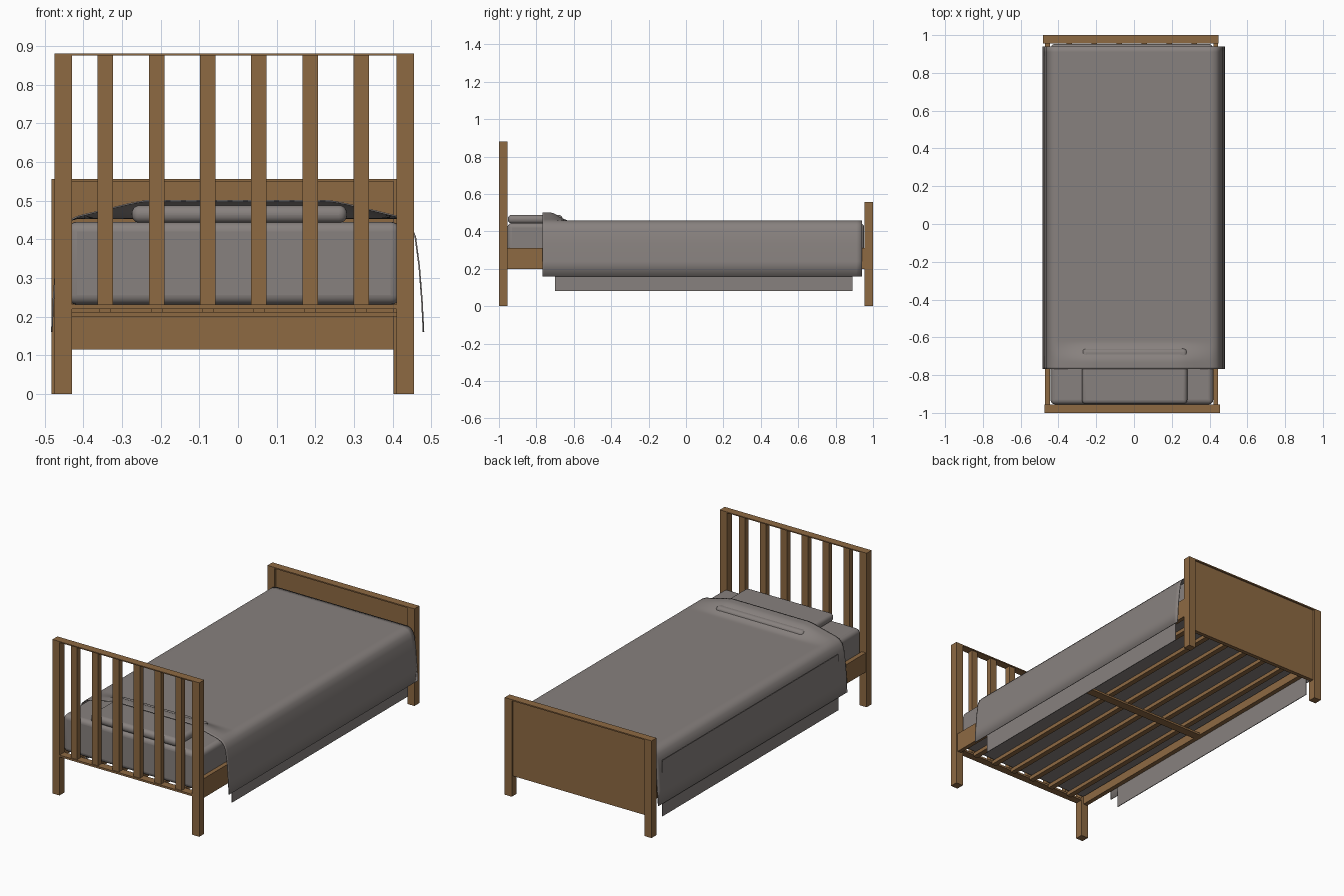
import bpy, bmesh, math

cube = bpy.data.objects.get("Cube")
if cube:
    bpy.data.objects.remove(cube, do_unlink=True)


def material(name, rgb):
    mat = bpy.data.materials.new(name)
    mat.use_nodes = True
    mat.diffuse_color = (*rgb, 1)
    mat.node_tree.nodes["Principled BSDF"].inputs["Base Color"].default_value = (*rgb, 1)
    return mat


WOOD = material("oak wood", (0.27, 0.142, 0.055))
CLOTH = material("grey cloth", (0.245, 0.22, 0.21))


def finish(name, bm, mat):
    mesh = bpy.data.meshes.new(name)
    bm.to_mesh(mesh)
    bm.free()
    mesh.materials.append(mat)
    obj = bpy.data.objects.new(name, mesh)
    bpy.context.collection.objects.link(obj)
    return obj


def smooth(obj):
    bpy.ops.object.select_all(action='DESELECT')
    obj.select_set(True)
    bpy.context.view_layer.objects.active = obj
    bpy.ops.object.shade_smooth_by_angle(angle=math.radians(50))


def box(name, x, y, z, mat=WOOD, round_by=0):
    """Box from (min, max) pairs, optionally with rounded edges."""
    bm = bmesh.new()
    bmesh.ops.create_cube(bm, size=1)
    for v in bm.verts:
        for i, (a, b) in enumerate((x, y, z)):
            v.co[i] = a if v.co[i] < 0 else b
    obj = finish(name, bm, mat)
    if round_by:
        bevel = obj.modifiers.new("soft_edges", 'BEVEL')
        bevel.width = round_by
        bevel.segments = 5
        smooth(obj)
    return obj


def mix(a, b, t):
    t = max(0, min(1, t))
    return a + (b - a) * t * t * (3 - 2 * t)


# Headboard: posts, thin top and bottom rails, upright bars
HEAD = (-1, -0.955)
BARS = [-0.343 + 0.1324 * i for i in range(6)]
box("headboard_post_right", (-0.475, -0.43), HEAD, (0, 0.875))
box("headboard_post_left", (0.41, 0.455), HEAD, (0, 0.875))
box("headboard_top_rail", (-0.475, 0.455), HEAD, (0.875, 0.881))
box("headboard_bottom_rail", (-0.43, 0.41), HEAD, (0.22, 0.231))
for i, x in enumerate(BARS):
    box(f"headboard_bar_{i + 1}", (x - 0.02, x + 0.02), (-0.993, -0.962), (0.231, 0.875))

# Footboard: posts, cap and recessed panel
FOOT = (0.955, 1)
box("footboard_post_right", (-0.482, -0.437), FOOT, (0, 0.549))
box("footboard_post_left", (0.403, 0.448), FOOT, (0, 0.549))
box("footboard_cap", (-0.482, 0.448), FOOT, (0.549, 0.556))
box("footboard_panel", (-0.437, 0.403), (0.967, 0.99), (0.115, 0.549))

# Side rails, lengthwise slats and the cross support
LENGTH = (-0.957, 0.957)
box("side_rail_right", (-0.47, -0.444), LENGTH, (0.2, 0.31))
box("side_rail_left", (0.422, 0.446), LENGTH, (0.2, 0.31))
for i, x in enumerate(BARS):
    box(f"slat_{i + 1}", (x - 0.015, x + 0.015), LENGTH, (0.21, 0.231))
box("cross_support", (-0.444, 0.422), (-0.025, 0.025), (0.2, 0.212))

# Mattress and pillow
box("mattress", (-0.442, 0.42), (-0.955, 0.953), (0.231, 0.445), CLOTH, 0.025)
box("pillow", (-0.275, 0.282), (-0.953, -0.66), (0.442, 0.488), CLOTH, 0.021)

# Sheet edges hanging under the blanket
for side, x in (("right", -0.472), ("left", 0.45)):
    box(f"sheet_drop_{side}", (x - 0.002, x + 0.002), (-0.7, 0.89), (0.08, 0.4), CLOTH)

# Blanket: a draped cross-section swept along the bed, raised over the pillow
drop = [(0.481, 0.16), (0.477, 0.24), (0.47, 0.33), (0.46, 0.405),
        (0.449, 0.433), (0.434, 0.449), (0.412, 0.455)]
top = [(0.4 - 0.04 * i, 0.455) for i in range(21)]
section = drop + top + [(-x, z) for x, z in reversed(drop)]
rows = [-0.768 + 0.012 * i for i in range(16)]
rows += [mix(-0.55, 0.94, i / 12) for i in range(13)]

bm = bmesh.new()
grid = []
for y in rows:
    line = []
    for x, z in section:
        across = max(0, min(1, (0.43 - abs(x)) / 0.18))
        along = mix(1, 0, (y + 0.73) / 0.11)
        line.append(bm.verts.new((x - 0.001, y, z + 0.044 * across * along)))
    grid.append(line)
for a, b in zip(grid, grid[1:]):
    for i in range(len(section) - 1):
        bm.faces.new((a[i], b[i], b[i + 1], a[i + 1]))
bmesh.ops.recalc_face_normals(bm, faces=bm.faces)
blanket = finish("blanket", bm, CLOTH)
shell = blanket.modifiers.new("thickness", 'SOLIDIFY')
shell.thickness = 0.004
shell.offset = 0
smooth(blanket)
